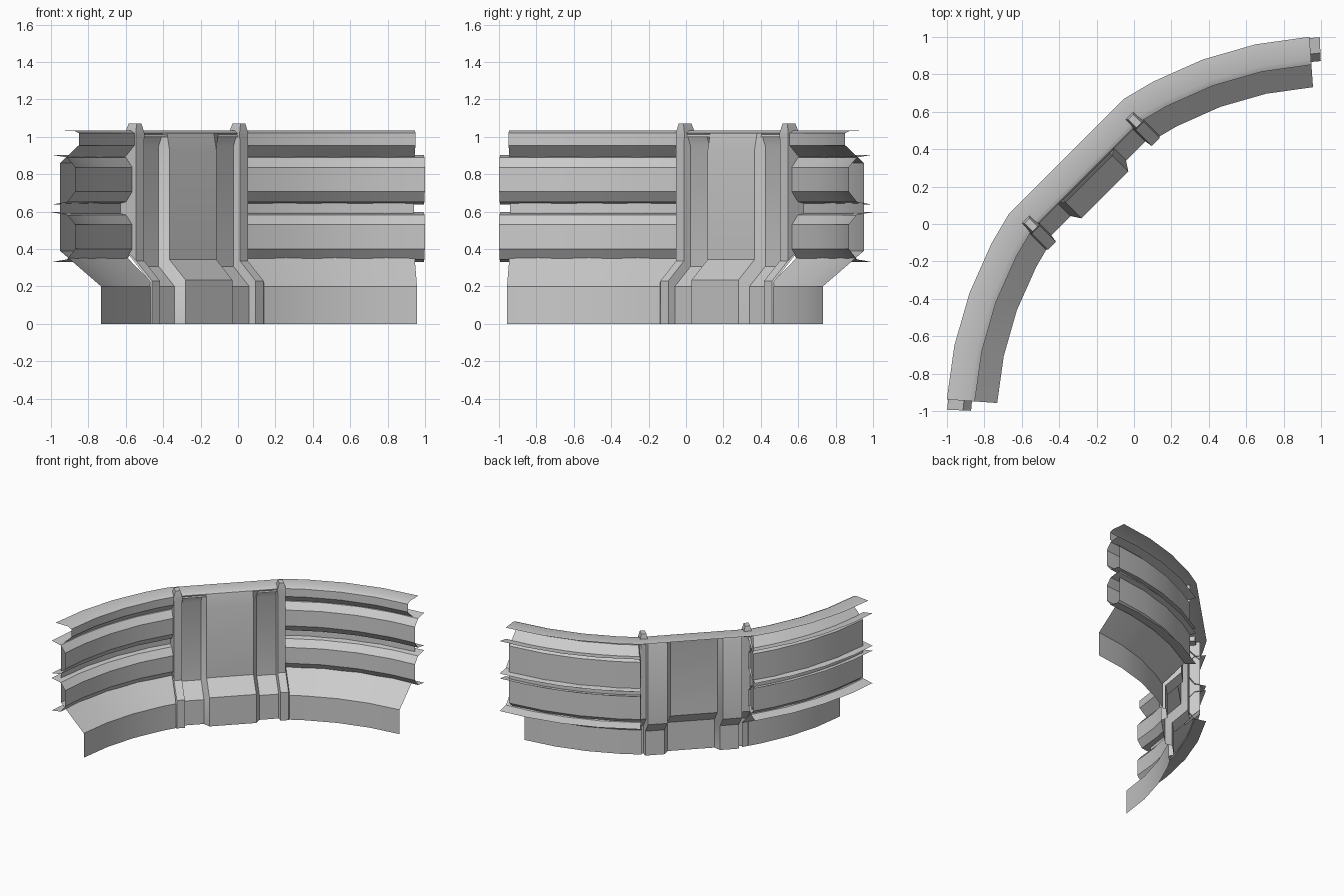
import bpy, bmesh, math

if "Cube" in bpy.data.objects:
    bpy.data.objects.remove(bpy.data.objects["Cube"])

# Curved wall section, symmetric about the y = -x diagonal.
# Local frame: u along the wall, d outward from the origin, arc centre at d = -C.
C = 1.533
Q = math.sqrt(0.5)
T12 = math.tan(math.radians(12))


def place(u, d, z):
    return ((u - d) * Q, (u + d) * Q, z)


def polar(deg, r, z):
    a = math.radians(deg)
    return place(r * math.sin(a), r * math.cos(a) - C, z)


def loft(name, columns):
    """Sheet through a list of equally long point columns."""
    bm = bmesh.new()
    grid = [[bm.verts.new(p) for p in col] for col in columns]
    for a, b in zip(grid, grid[1:]):
        for i in range(len(a) - 1):
            bm.faces.new((a[i], b[i], b[i + 1], a[i + 1]))
    return finish(name, bm)


def finish(name, bm):
    bmesh.ops.recalc_face_normals(bm, faces=bm.faces)
    mesh = bpy.data.meshes.new(name)
    bm.to_mesh(mesh)
    bm.free()
    ob = bpy.data.objects.new(name, mesh)
    bpy.context.collection.objects.link(ob)
    bpy.ops.object.select_all(action='DESELECT')
    bpy.context.view_layer.objects.active = ob
    ob.select_set(True)
    bpy.ops.object.shade_smooth_by_angle(angle=math.radians(35))
    return ob


# Cross-sections as (radius, height)
wall = [(1.82, 0), (1.82, .2), (2.04, .39), (2.04, .86),
        (1.94, .955), (1.94, 1.02), (1.97, 1.034), (2.09, 1.03)]
pipe = [(2.085, .33), (2.0, .345), (1.957, .40), (1.957, .53),
        (2.0, .583), (2.085, .597)]

for side, s in (("left", -1), ("right", 1)):
    # Curved wing wall with foot, recess and top flange
    loft(side + "_wing_wall",
         [[polar(s * a, r, z) for r, z in wall] for a in (12, 17, 25, 33, 41)])

    # Two open-backed pipes running along the wing
    for level, dz in (("lower", 0), ("upper", .307)):
        loft(f"{side}_{level}_pipe",
             [[polar(s * a, r, z + dz) for r, z in pipe]
              for a in (12, 20.5, 28.5, 36.5, 42.5)])

    # Tapered cap on top of each rib
    bm = bmesh.new()
    rings = []
    for z, m in ((.99, 0), (1.02, 0), (1.07, .014)):
        rings.append([bm.verts.new(place(s * u, d, z)) for u, d in
                      ((.36 + m, .348 + m / 2), (.425 - m, .348 + m / 2),
                       (.425 - m, .43 - m), (.36 + m, .43 - m))])
    for a, b in zip(rings, rings[1:]):
        for i in range(4):
            j = (i + 1) % 4
            bm.faces.new((a[i], a[j], b[j], b[i]))
    bm.faces.new(rings[0])
    bm.faces.new(rings[-1])
    finish(side + "_rib_cap", bm)

# Flat centre section: rib, recess, raised panel, mirrored (u, foot d, upper d)
half = [(.43, .235, .46), (.422, .228, .348), (.362, .228, .348),
        (.355, .27, .39), (.21, .27, .39), (.177, .22, .34)]
stations = [(-u, b, t) for u, b, t in half] + half[::-1]
columns = []
for u, b, t in stations:
    z1 = .2 + (.27 - b) * .7
    z2 = z1 + (t - b) * .9
    rib = abs(u) > .358
    z3 = .925 if t < .345 else .95
    lip = t if rib else .36
    columns.append([place(u, b, 0), place(u, b, z1), place(u, t, z2),
                    place(u, t, z3), place(u, lip, 1.02)])
loft("centre_panel", columns)

# Straight top flange joining the two wings
flange = [(.36, 1.0), (.365, 1.02), (.39, 1.034), (.511, 1.03)]
loft("centre_flange",
     [[place(s * (d + C) * T12, d, z) for d, z in flange] for s in (-1, 1)])
